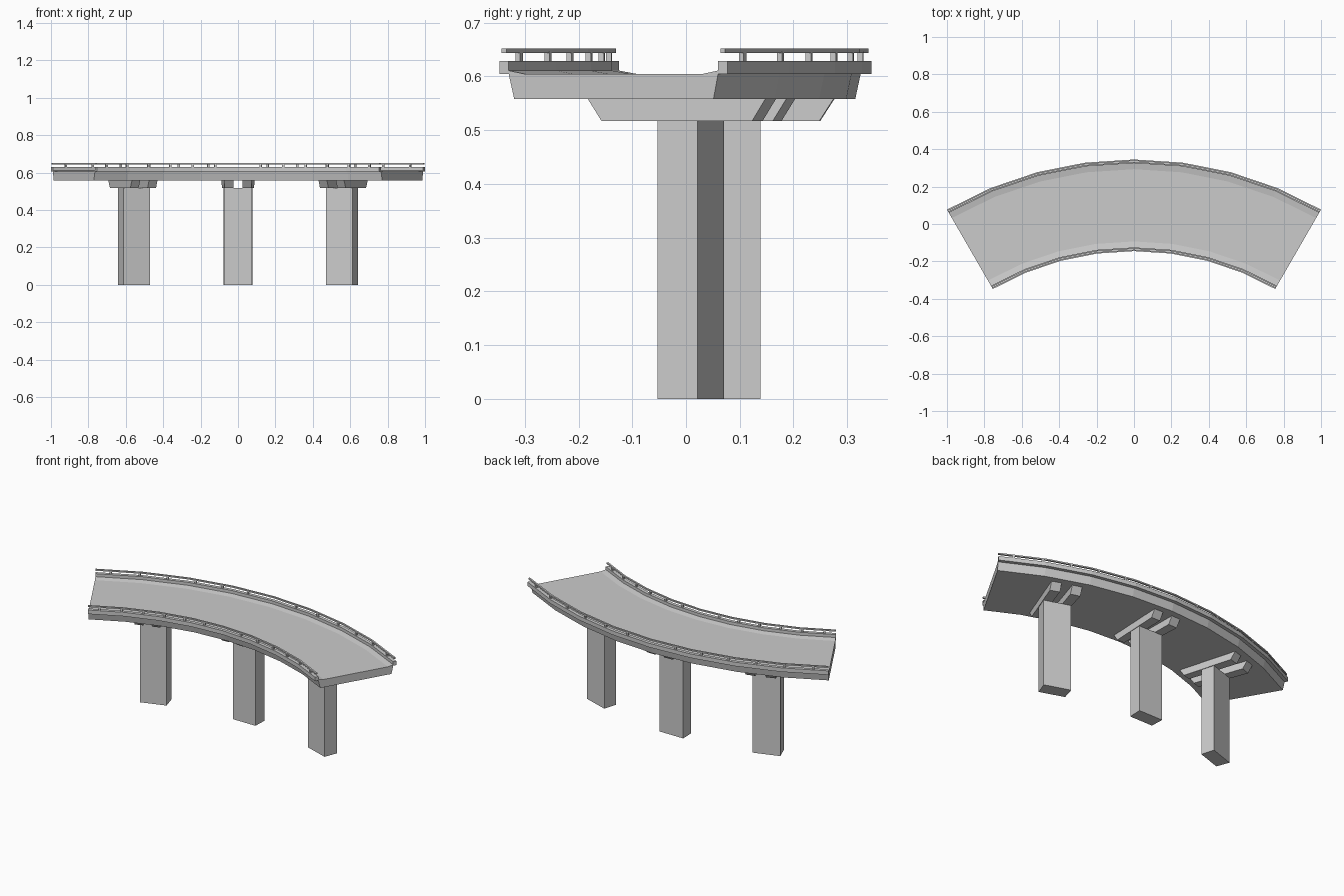
import bpy, bmesh
from math import sin, cos, radians

if "Cube" in bpy.data.objects:
    bpy.data.objects.remove(bpy.data.objects["Cube"])

CY = -1.655          # centre of curvature on the y axis
HALF, SEGS = 30, 8   # half sweep in degrees, facets along the curve
MID = 1.755          # centreline radius
STEP = 2 * HALF / SEGS


def polar(r, z, a):
    a = radians(a)
    return (r * sin(a), CY + r * cos(a), z)


def sweep(name, sections):
    """Solids swept round the bend: list of (profile[(r, z)], start, end, segments)."""
    bm = bmesh.new()
    for prof, a0, a1, n in sections:
        rings = [[bm.verts.new(polar(r, z, a0 + (a1 - a0) * i / n)) for r, z in prof]
                 for i in range(n + 1)]
        k = len(prof)
        for p, q in zip(rings, rings[1:]):
            for j in range(k):
                bm.faces.new((p[j], p[(j + 1) % k], q[(j + 1) % k], q[j]))
        bm.faces.new(rings[0])
        bm.faces.new(rings[-1])
    bmesh.ops.recalc_face_normals(bm, faces=bm.faces)
    mesh = bpy.data.meshes.new(name)
    bm.to_mesh(mesh)
    bm.free()
    obj = bpy.data.objects.new(name, mesh)
    bpy.context.collection.objects.link(obj)
    return obj


def box(r0, r1, z0, z1):
    return [(r0, z0), (r1, z0), (r1, z1), (r0, z1)]


def chord(a):
    """Radius factor that keeps a point on the faceted curve."""
    return cos(radians(STEP / 2)) / cos(radians((a + HALF) % STEP - STEP / 2))


full = (-HALF, HALF, SEGS)

# road slab with sloped flanks
sweep("deck", [([(1.542, .558), (1.97, .558), (1.98, .605), (1.53, .605)], *full)])

# edge strips, kerbs, rails and posts on both sides
for side, s in (("inner", -1), ("outer", 1)):
    def at(d):
        return MID + s * d
    sweep(side + "_gutter", [([(at(.193), .605), (at(.225), .605), (at(.225), .611)], *full)])
    sweep(side + "_kerb", [(box(at(.225), at(.245), .605, .629), *full)])
    sweep(side + "_rail", [(box(at(.23), at(.24), .644, .652), *full)])
    posts = []
    for k in range(1, 7):
        for a in (-k * 4.6, k * 4.6):
            r = at(.235) * chord(a)
            w = .16 if s > 0 else .21
            posts.append((box(r - .005, r + .005, .627, .646), a - w, a + w, 1))
    sweep(side + "_rail_posts", posts)

# piers, each with a pair of tapered bracket beams
for name, a in (("left", -18.45), ("middle", 0), ("right", 18.45)):
    sweep(name + "_pier", [(box(1.715, 1.795, 0, .518), a - 2.5, a + 2.5, 1)])
    beam = [(1.605, .517), (1.905, .517), (1.932, .559), (1.577, .559)]
    sweep(name + "_pier_brackets", [(beam, a - 2.6, a - .9, 1), (beam, a + .9, a + 2.6, 1)])
